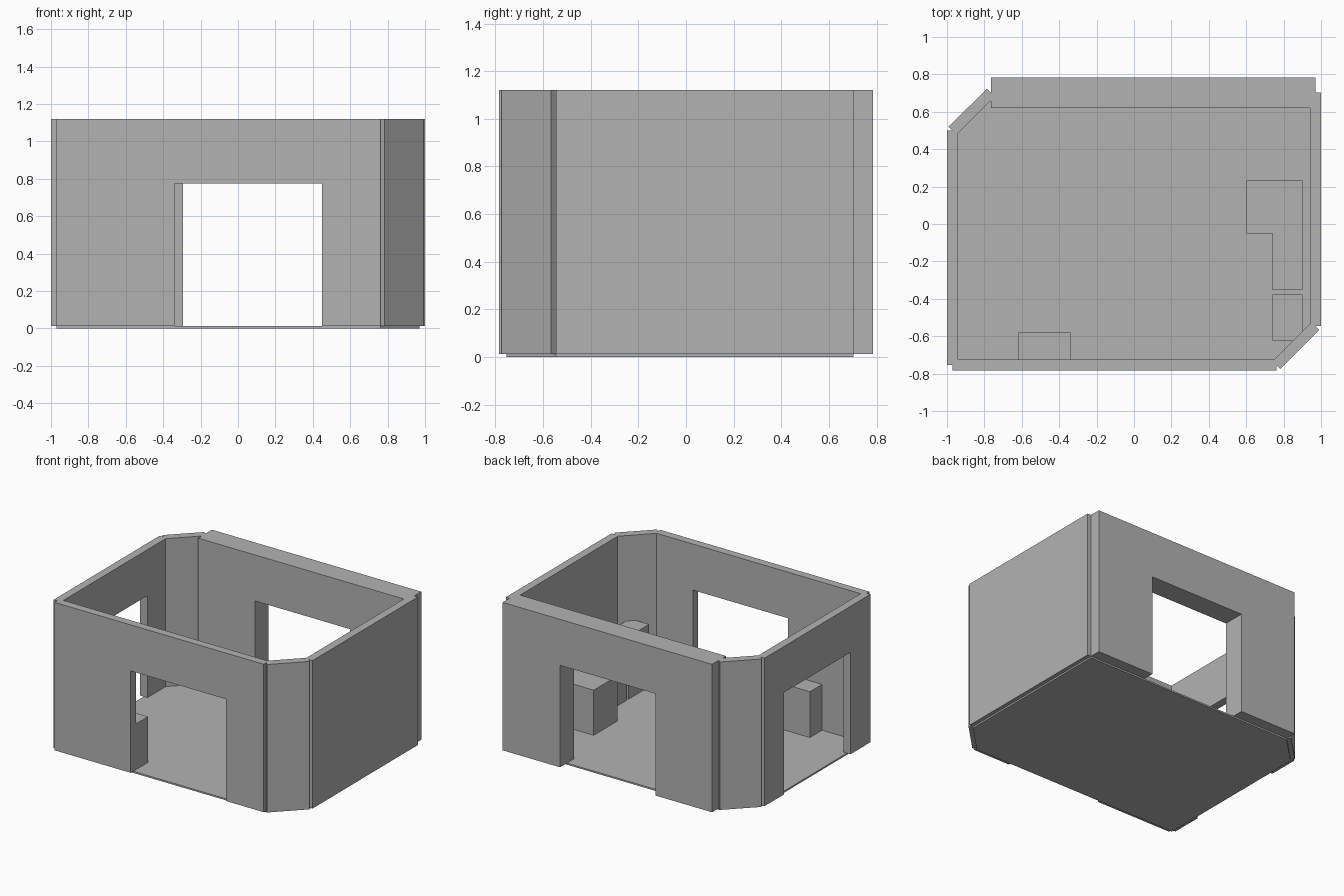
import bpy, bmesh
from mathutils import Vector

if "Cube" in bpy.data.objects:
    bpy.data.objects.remove(bpy.data.objects["Cube"])

FLOOR_Z, WALL_TOP, DOOR_TOP = 0.012, 1.12, 0.775

grey = bpy.data.materials.new("plain_grey")
grey.diffuse_color = (0.45, 0.45, 0.45, 1)
grey.use_nodes = True
grey.node_tree.nodes["Principled BSDF"].inputs["Base Color"].default_value = grey.diffuse_color


def prism(name, outline, sweep):
    """Extrude a flat outline of 3D points along the sweep vector."""
    bm = bmesh.new()
    face = bm.faces.new([bm.verts.new(p) for p in outline])
    geom = bmesh.ops.extrude_face_region(bm, geom=[face], use_keep_orig=True)["geom"]
    bmesh.ops.translate(bm, vec=sweep, verts=[v for v in geom if isinstance(v, bmesh.types.BMVert)])
    bmesh.ops.recalc_face_normals(bm, faces=bm.faces)
    mesh = bpy.data.meshes.new(name)
    bm.to_mesh(mesh)
    bm.free()
    mesh.materials.append(grey)
    obj = bpy.data.objects.new(name, mesh)
    bpy.context.collection.objects.link(obj)
    return obj


def wall(name, a, b, thick, opening=None):
    """Upright slab centred on the line a-b; opening = (start, end) measured along it."""
    a, b = Vector((*a, 0)), Vector((*b, 0))
    along = (b - a).normalized()
    normal = along.cross(Vector((0, 0, 1)))
    profile = [(0, FLOOR_Z)]
    if opening:
        s, e = opening
        profile += [(s, FLOOR_Z), (s, DOOR_TOP), (e, DOOR_TOP), (e, FLOOR_Z)]
    length = (b - a).length
    profile += [(length, FLOOR_Z), (length, WALL_TOP), (0, WALL_TOP)]
    start = a - normal * thick / 2
    prism(name, [start + along * u + Vector((0, 0, z)) for u, z in profile], normal * thick)


def box(name, x0, x1, y0, y1, top):
    """Block standing on the floor."""
    prism(name, [(x0, y0, FLOOR_Z), (x1, y0, FLOOR_Z), (x1, y1, FLOOR_Z), (x0, y1, FLOOR_Z)],
          (0, 0, top - FLOOR_Z))


# Room plan along the wall centre lines, two corners cut off
plan = [(-0.97, -0.754), (0.762, -0.754), (0.97, -0.546),
        (0.97, 0.702), (-0.765, 0.702), (-0.97, 0.499)]
prism("floor", [(x, y, 0) for x, y in plan], (0, 0, FLOOR_Z))

# Walls: name, thickness, opening along the wall
walls = [("front_wall", 0.06, (0.63, 1.42)),
         ("front_right_corner_wall", 0.06, None),
         ("right_wall", 0.06, None),
         ("back_wall", 0.164, (0.475, 1.265)),
         ("back_left_corner_wall", 0.06, None),
         ("left_wall", 0.06, (0.229, 1.019))]
for i, (name, thick, opening) in enumerate(walls):
    wall(name, plan[i], plan[(i + 1) % 6], thick, opening)

# Furniture blocks
box("front_cabinet", -0.62, -0.34, -0.724, -0.58, 0.355)
box("seat_block", 0.602, 0.741, -0.05, 0.232, 0.35)
box("long_counter", 0.741, 0.90, -0.353, 0.232, 0.35)
box("tall_cabinet", 0.741, 0.90, -0.622, -0.378, 0.48)
